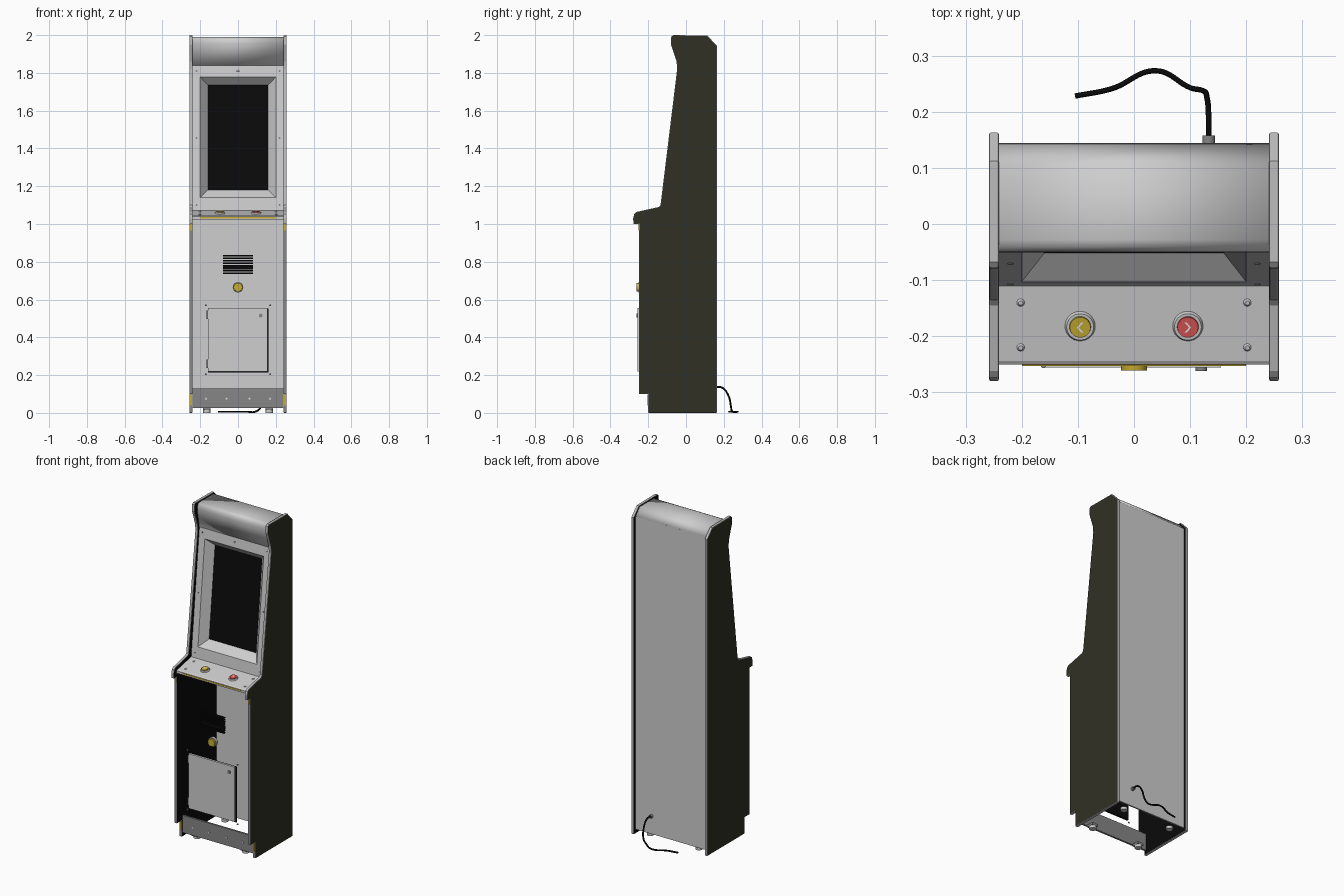
import bpy, bmesh
from mathutils import Vector

cube = bpy.data.objects.get("Cube")
if cube:
    bpy.data.objects.remove(cube, do_unlink=True)


def material(name, r, g, b):
    m = bpy.data.materials.new(name)
    m.use_nodes = True
    m.diffuse_color = (r, g, b, 1)
    m.node_tree.nodes["Principled BSDF"].inputs["Base Color"].default_value = (r, g, b, 1)
    return m


LIGHT = material("light grey", 0.62, 0.62, 0.62)
TRIM = material("trim grey", 0.5, 0.5, 0.5)
MID = material("mid grey", 0.24, 0.24, 0.24)
OLIVE = material("dark olive", 0.03, 0.03, 0.018)
BLACK = material("black", 0.003, 0.003, 0.003)
YELLOW = material("yellow", 0.58, 0.42, 0.03)
RED = material("red", 0.72, 0.09, 0.09)
WHITE = material("white", 0.85, 0.85, 0.85)


def finish(name, bm, mats, smooth=False):
    me = bpy.data.meshes.new(name)
    bm.to_mesh(me)
    bm.free()
    for m in mats:
        me.materials.append(m)
    ob = bpy.data.objects.new(name, me)
    bpy.context.collection.objects.link(ob)
    if smooth:
        bpy.ops.object.select_all(action="DESELECT")
        ob.select_set(True)
        bpy.context.view_layer.objects.active = ob
        bpy.ops.object.shade_smooth_by_angle(angle=0.7)
    return ob


def box(name, mat, x, y, z):
    """Box from (min, max) ranges."""
    bm = bmesh.new()
    bmesh.ops.create_cube(bm, size=1)
    for v in bm.verts:
        v.co = [r[0] + (c + 0.5) * (r[1] - r[0]) for r, c in zip((x, y, z), v.co)]
    return finish(name, bm, [mat])


def disc(name, mat, pos, axis, r, depth, r2=None, sides=24):
    """Cylinder starting at pos and rising along axis."""
    bm = bmesh.new()
    bmesh.ops.create_cone(bm, cap_ends=True, segments=sides, radius1=r,
                          radius2=r if r2 is None else r2, depth=depth)
    bmesh.ops.translate(bm, vec=(0, 0, depth / 2), verts=bm.verts)
    ob = finish(name, bm, [mat], True)
    ob.location = pos
    ob.rotation_mode = "QUATERNION"
    ob.rotation_quaternion = Vector(axis).to_track_quat("Z", "Y")
    return ob


def strip(name, mat, points, half, smooth=False):
    """Folded sheet: a (y, z) path swept across x."""
    bm = bmesh.new()
    rows = [[bm.verts.new((x, y, z)) for x in (-half, half)] for y, z in points]
    for a, b in zip(rows, rows[1:]):
        bm.faces.new((a[0], b[0], b[1], a[1]))
    bmesh.ops.recalc_face_normals(bm, faces=bm.faces)
    ob = finish(name, bm, [mat], smooth)
    mod = ob.modifiers.new("thickness", "SOLIDIFY")
    mod.thickness = 0.004
    mod.offset = 0
    return ob


FRONT = (0, -1, 0)

# Side panels: olive outside, black inside, grey edge trim
profile = [(-0.2, 0), (0.163, 0), (0.163, 1.945), (0.112, 1.998), (-0.068, 2),
           (-0.078, 1.992), (-0.08, 1.95), (-0.05, 1.86), (-0.047, 1.82),
           (-0.135, 1.1), (-0.145, 1.09), (-0.262, 1.064), (-0.274, 1.054),
           (-0.28, 1.03), (-0.278, 1.0), (-0.249, 1.0), (-0.249, 0.1), (-0.2, 0.1)]
for side, s in (("left", 1), ("right", -1)):
    bm = bmesh.new()
    cap = bm.faces.new([bm.verts.new((s * 0.241, y, z)) for y, z in profile])
    ext = bmesh.ops.extrude_face_region(bm, geom=[cap])["geom"]
    bmesh.ops.translate(bm, vec=(s * 0.017, 0, 0),
                        verts=[g for g in ext if isinstance(g, bmesh.types.BMVert)])
    bmesh.ops.recalc_face_normals(bm, faces=bm.faces)
    for f in bm.faces:
        lower = f.normal.y < -0.9 and f.calc_center_median().z < 0.99
        f.material_index = 3 if lower else 2
        if abs(f.normal.x) > 0.9:
            f.material_index = 0 if f.normal.x * s > 0 else 1
    ob = finish(side + "_side_panel", bm, [OLIVE, BLACK, TRIM, MID])
    mod = ob.modifiers.new("rounded trim", "BEVEL")
    mod.width = 0.003
    mod.segments = 2
    mod.limit_method = "ANGLE"
    mod.angle_limit = 1.2
    mod.material = 2
    # Yellow edge ends
    x = sorted((s * 0.244, s * 0.255))
    box(side + "_upper_edge_mark", YELLOW, x, (-0.252, -0.248), (0.965, 1.0))
    box(side + "_lower_edge_mark", YELLOW, x, (-0.203, -0.199), (0.04, 0.098))

# Back, roof with marquee, control panel, kick plate
box("back_panel", LIGHT, (-0.241, 0.241), (0.135, 0.144), (0.025, 1.947))
strip("marquee_and_roof", LIGHT,
      [(-0.03, 1.84), (-0.046, 1.935), (-0.049, 1.955), (-0.047, 1.972),
       (-0.04, 1.983), (-0.028, 1.988), (0.105, 1.988), (0.143, 1.945)], 0.241, True)
strip("control_panel", LIGHT,
      [(-0.11, 1.07), (-0.243, 1.042), (-0.249, 1.038), (-0.249, 1.025), (-0.23, 1.025)], 0.241)
box("control_panel_stripe", YELLOW, (-0.2, 0.2), (-0.253, -0.249), (1.03, 1.036))
box("kick_plate", MID, (-0.241, 0.241), (-0.195, -0.183), (0.025, 0.13))
for x in (-0.17, -0.06, 0.06, 0.17):
    disc("kick_bolt", LIGHT, (x, -0.195, 0.075), FRONT, 0.006, 0.003, sides=12)
for x in (-0.165, 0.165):
    for y in (-0.16, 0.11):
        disc("foot", LIGHT, (x, y, 0), (0, 0, 1), 0.02, 0.015)
    box("foot_rail", MID, (x - 0.02, x + 0.02), (-0.185, -0.14), (0.015, 0.03))


# Screen bezel: three rectangular rings on the sloped front
def ring(bm, half, z0, z1, y0):
    slope = 0.104
    return [bm.verts.new((x, y0 + (z - z0) * slope, z))
            for x, z in ((-half, z0), (half, z0), (half, z1), (-half, z1))]


bm = bmesh.new()
rings = [ring(bm, 0.241, 1.07, 1.84, -0.11), ring(bm, 0.2, 1.14, 1.778, -0.103),
         ring(bm, 0.16, 1.18, 1.735, -0.052)]
for a, b in zip(rings, rings[1:]):
    for i in range(4):
        j = (i + 1) % 4
        bm.faces.new((a[i], a[j], b[j], b[i]))
bm.faces.new(rings[2]).material_index = 1
finish("screen_bezel", bm, [LIGHT, BLACK])
bezel_out = Vector((0, -1, 0.104))
for z in (1.1, 1.455, 1.81):
    for x in (-0.22, 0.22):
        disc("bezel_bolt", MID, (x, -0.11 + (z - 1.07) * 0.104, z), bezel_out, 0.005, 0.002, sides=12)
disc("bezel_sensor", MID, (0, -0.033, 1.81), bezel_out, 0.007, 0.002, sides=12)

# Buttons with chevrons on the control panel
up = Vector((0, -0.206, 0.979))
along = Vector((0, 0.979, 0.206))


def on_panel(x, y, lift=0):
    return Vector((x, y, 1.072 + (y + 0.11) * 0.21)) + up * lift


for name, mat, s in (("yellow", YELLOW, -1), ("red", RED, 1)):
    x = s * 0.096
    disc(name + "_button_collar", LIGHT, on_panel(x, -0.182), up, 0.027, 0.007, 0.024, 32)
    disc(name + "_button", mat, on_panel(x, -0.182), up, 0.02, 0.012, 0.0185, 32)
    bm = bmesh.new()
    base = on_panel(x, -0.182, 0.0125)
    for e in (-1, 1):
        quad = [(0.006, 0), (0.002, 0), (-0.006, 0.009), (-0.002, 0.009)]
        bm.faces.new([bm.verts.new(base + Vector((s * u, 0, 0)) + along * v * e) for u, v in quad])
    for f in bm.faces:
        f.normal_update()
        if f.normal.z < 0:
            f.normal_flip()
    finish(name + "_button_chevron", bm, [WHITE])
    for y in (-0.14, -0.22):
        disc("panel_bolt", LIGHT, on_panel(s * 0.202, y), up, 0.007, 0.004, 0.004, 16)

# Speaker slats
for i in range(8):
    z = 0.74 + i * 0.0132
    h = 0.008 if i == 2 else 0.0035
    box("speaker_slat", BLACK, (-0.08, 0.08), (-0.249, -0.237), (z - h, z + h))

# Coin button
disc("coin_button_collar", TRIM, (0, -0.235, 0.665), FRONT, 0.028, 0.017)
disc("coin_button", YELLOW, (0, -0.235, 0.665), FRONT, 0.025, 0.026, 0.023)

# Service door with frame, hinges, lock and corner bolts
box("door_frame", BLACK, (-0.159, 0.161), (-0.246, -0.238), (0.213, 0.553))
box("service_door", LIGHT, (-0.158, 0.155), (-0.256, -0.246), (0.219, 0.555))
for z in (0.26, 0.52):
    disc("door_hinge", MID, (-0.161, -0.252, z - 0.022), (0, 0, 1), 0.005, 0.044, sides=12)
disc("door_lock", MID, (0.12, -0.256, 0.515), FRONT, 0.01, 0.006, sides=16)
for x in (-0.17, 0.17):
    for z in (0.205, 0.57):
        disc("door_bolt", MID, (x, -0.245, z), FRONT, 0.005, 0.004, sides=12)

# Power cable and its grommet
disc("cable_grommet", MID, (0.133, 0.144, 0.135), (0, 1, 0), 0.011, 0.014)
path = [(0.133, 0.14, 0.135), (0.133, 0.19, 0.134), (0.13, 0.225, 0.09), (0.122, 0.238, 0.035),
        (0.1, 0.243, 0.01), (0.04, 0.273, 0.006), (-0.04, 0.241, 0.006), (-0.105, 0.228, 0.006)]
curve = bpy.data.curves.new("power_cable", "CURVE")
curve.dimensions = "3D"
curve.bevel_depth = 0.005
curve.bevel_resolution = 2
curve.use_fill_caps = True
spline = curve.splines.new("BEZIER")
spline.bezier_points.add(len(path) - 1)
for p, co in zip(spline.bezier_points, path):
    p.co = co
    p.handle_left_type = p.handle_right_type = "AUTO"
curve.materials.append(BLACK)
bpy.context.collection.objects.link(bpy.data.objects.new("power_cable", curve))
